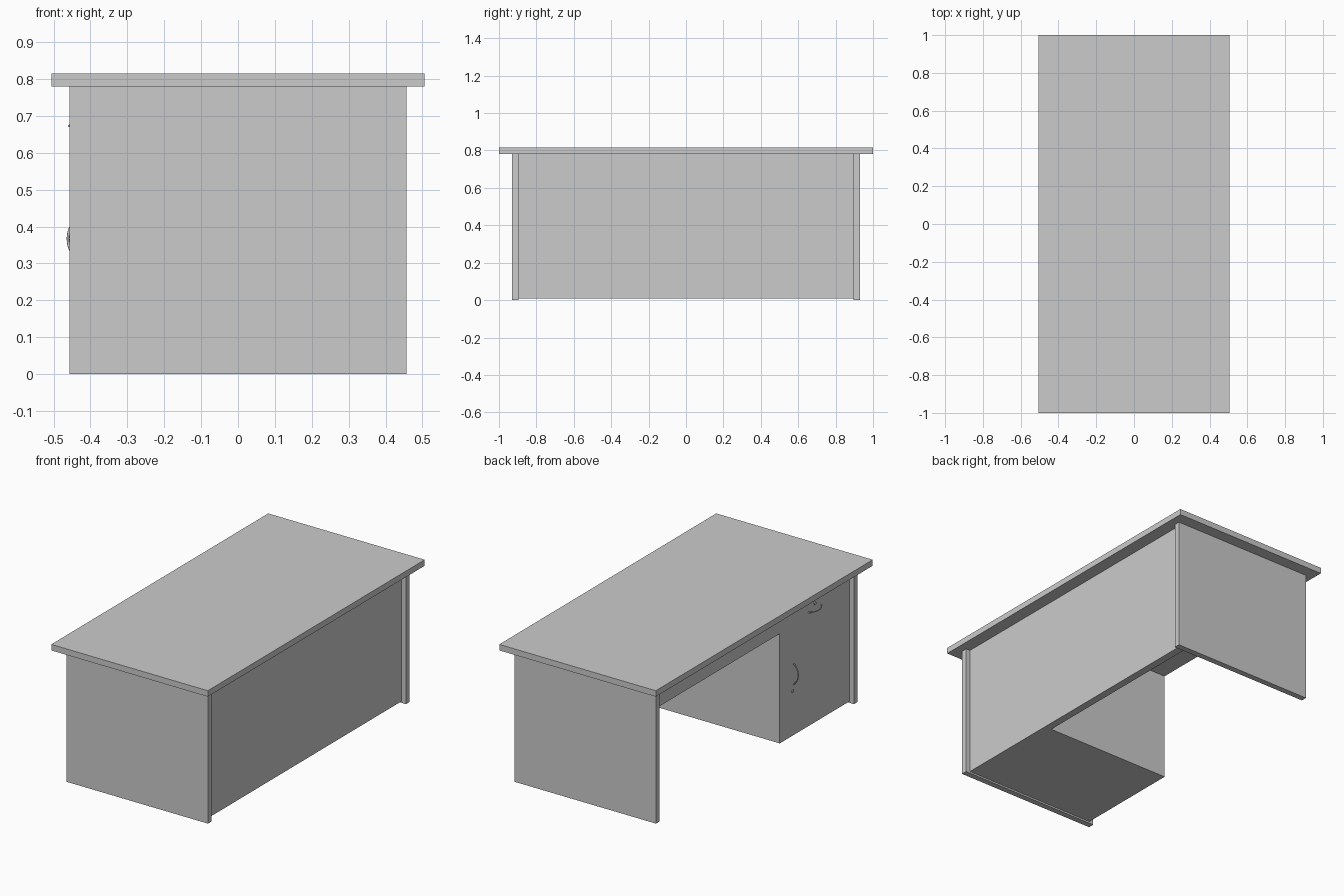
import bpy, bmesh, math
from mathutils import Vector, Matrix

if "Cube" in bpy.data.objects:
    bpy.data.objects.remove(bpy.data.objects["Cube"])


def finish(name, bm):
    bmesh.ops.recalc_face_normals(bm, faces=bm.faces)
    me = bpy.data.meshes.new(name)
    bm.to_mesh(me)
    bm.free()
    ob = bpy.data.objects.new(name, me)
    bpy.context.collection.objects.link(ob)
    return ob


def box(name, lo, hi):
    lo, hi = Vector(lo), Vector(hi)
    bm = bmesh.new()
    bmesh.ops.create_cube(bm, size=1)
    bmesh.ops.scale(bm, vec=hi - lo, verts=bm.verts)
    bmesh.ops.translate(bm, vec=(lo + hi) / 2, verts=bm.verts)
    return finish(name, bm)


def extrude_x(name, profile, x0, x1):
    bm = bmesh.new()
    face = bm.faces.new([bm.verts.new((x0, y, z)) for y, z in profile])
    out = bmesh.ops.extrude_face_region(bm, geom=[face])
    moved = [g for g in out["geom"] if isinstance(g, bmesh.types.BMVert)]
    bmesh.ops.translate(bm, vec=(x1 - x0, 0, 0), verts=moved)
    return finish(name, bm)


FRONT = -0.43    # drawer side face
BACK = 0.43      # closing panel face
INNER = 0.895    # inside of the end panels


def handle(name, y, z, depth, vertical, half=0.06, r=0.0035, steps=16, sides=8):
    # bowed round bar: a circular arc swept with a small ring
    radius = (half ** 2 + depth ** 2) / (2 * depth)
    span = math.asin(half / radius)
    bm = bmesh.new()
    rings = []
    for i in range(steps + 1):
        a = -span + 2 * span * i / steps
        out = Vector((-math.cos(a), math.sin(a), 0))
        centre = Vector((FRONT + radius - depth, 0, 0)) + out * radius
        ring = []
        for j in range(sides):
            t = 2 * math.pi * j / sides
            ring.append(bm.verts.new(centre + out * r * math.cos(t) + Vector((0, 0, r * math.sin(t)))))
        rings.append(ring)
    for a, b in zip(rings, rings[1:]):
        for j in range(sides):
            k = (j + 1) % sides
            bm.faces.new((a[j], a[k], b[k], b[j]))
    bm.faces.new(rings[0])
    bm.faces.new(rings[-1])
    if vertical:
        bmesh.ops.rotate(bm, matrix=Matrix.Rotation(math.pi / 2, 3, 'X'), verts=bm.verts)
    bmesh.ops.translate(bm, vec=(0, y, z), verts=bm.verts)
    ob = finish(name, bm)
    smooth(ob)


def lock(name, y, z):
    bm = bmesh.new()
    bmesh.ops.create_cone(bm, cap_ends=True, segments=16, radius1=0.009, radius2=0.009, depth=0.008)
    bmesh.ops.rotate(bm, matrix=Matrix.Rotation(math.pi / 2, 3, 'Y'), verts=bm.verts)
    bmesh.ops.translate(bm, vec=(FRONT - 0.002, y, z), verts=bm.verts)
    smooth(finish(name, bm))


def smooth(ob):
    bpy.ops.object.select_all(action='DESELECT')
    ob.select_set(True)
    bpy.context.view_layer.objects.active = ob
    bpy.ops.object.shade_smooth_by_angle(angle=math.radians(50))


# worktop
box("desk_top", (-0.505, -1, 0.78), (0.505, 1, 0.815))

# end panels
for name, s in (("left_end_panel", -1), ("right_end_panel", 1)):
    ya, yb = sorted((s * INNER, s * 0.93))
    box(name, (-0.457, ya, 0), (0.457, yb, 0.78))

# closing panel on the far side
box("modesty_panel", (BACK - 0.045, -INNER, 0.01), (BACK, INNER, 0.78))

# cupboard with the drawer strip running over the knee space
extrude_x("cupboard_and_drawer_body",
          [(-INNER, 0.01), (-0.25, 0.01), (-0.25, 0.65),
           (INNER, 0.65), (INNER, 0.78), (-INNER, 0.78)],
          FRONT, BACK - 0.045)

# handles and locks
handle("drawer_handle", -0.572, 0.673, 0.027, False)
lock("drawer_lock", -0.572, 0.706)
handle("door_handle", -0.377, 0.367, 0.031, True)
lock("door_lock", -0.365, 0.272)
